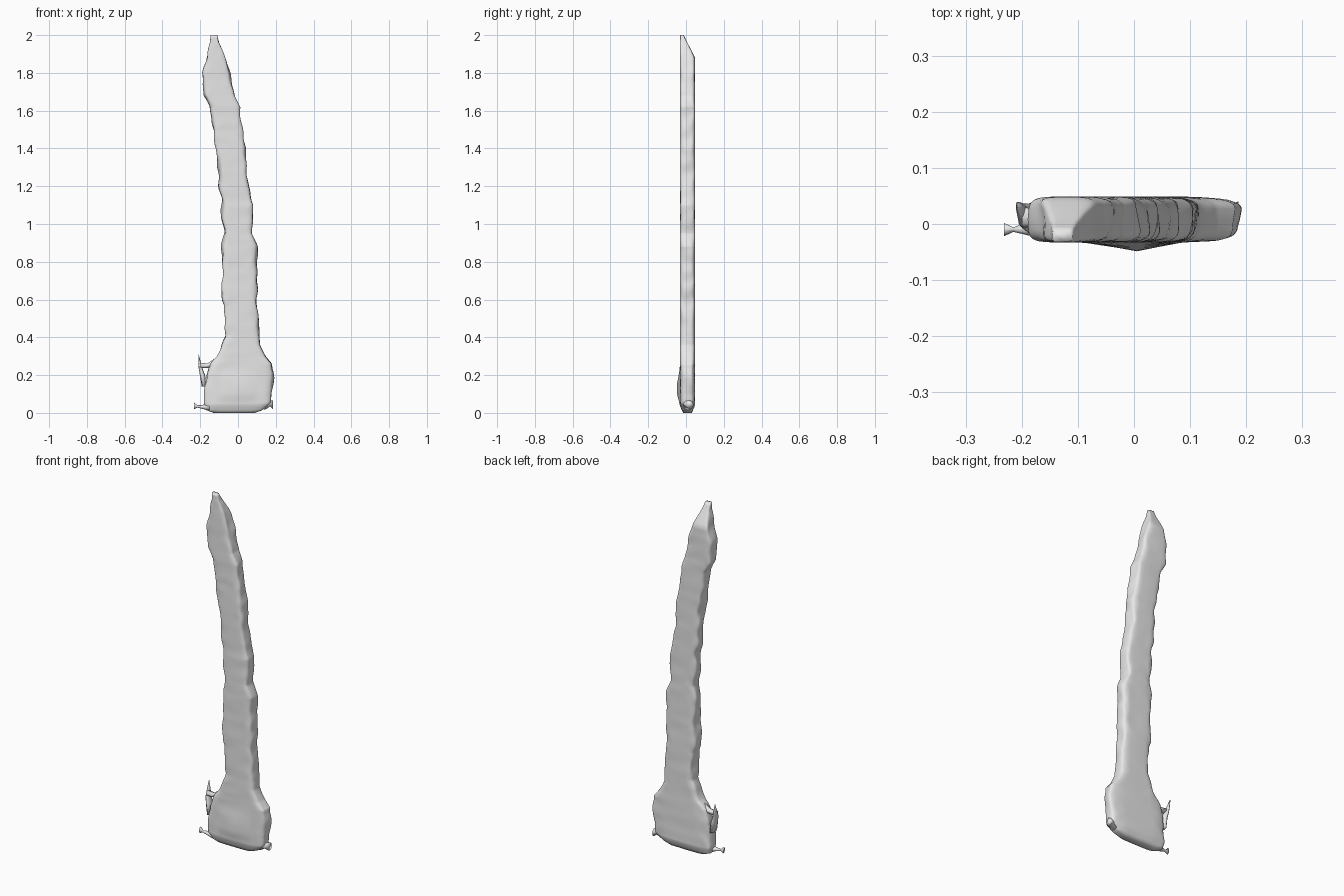
import bpy, bmesh, math
from mathutils import Vector, noise

cube = bpy.data.objects.get("Cube")
if cube:
    bpy.data.objects.remove(cube, do_unlink=True)

grey = bpy.data.materials.new("pale grey")
grey.use_nodes = True
grey.diffuse_color = (0.8, 0.8, 0.8, 1)
grey.node_tree.nodes["Principled BSDF"].inputs["Base Color"].default_value = grey.diffuse_color

# Outline of the slab: height, right edge, left edge
OUTLINE = [
    (0, -.13, .09), (.015, -.17, .13), (.05, -.18, .17), (.12, -.175, .185),
    (.2, -.17, .18), (.26, -.14, .18), (.3, -.11, .145), (.36, -.085, .12),
    (.41, -.065, .11), (.57, -.075, .103), (.6, -.085, .1), (.88, -.08, .1),
    (.95, -.075, .078), (1.1, -.085, .08), (1.2, -.095, .053), (1.4, -.115, .04),
    (1.5, -.13, .02), (1.62, -.15, .01), (1.68, -.18, -.02), (1.8, -.187, -.045),
    (1.9, -.165, -.075), (1.96, -.147, -.1), (2, -.145, -.11)]
SIDES = 40


def edges_at(z):
    for a, b in zip(OUTLINE, OUTLINE[1:]):
        if z <= b[0]:
            t = (z - a[0]) / (b[0] - a[0])
            return a[1] + t * (b[1] - a[1]), a[2] + t * (b[2] - a[2])
    return OUTLINE[-1][1:]


def blunt(v):
    # Squared-off rounding for the cross-section
    return math.copysign(abs(v) ** 0.4, v)


def finish(name, bm):
    bmesh.ops.recalc_face_normals(bm, faces=bm.faces)
    mesh = bpy.data.meshes.new(name)
    bm.to_mesh(mesh)
    bm.free()
    mesh.materials.append(grey)
    obj = bpy.data.objects.new(name, mesh)
    bpy.context.collection.objects.link(obj)
    for poly in mesh.polygons:
        poly.use_smooth = True
    return obj


def loft(name, rings):
    bm = bmesh.new()
    loops = [[bm.verts.new(p) for p in ring] for ring in rings]
    n = len(loops[0])
    for low, high in zip(loops, loops[1:]):
        for i in range(n):
            j = (i + 1) % n
            bm.faces.new((low[i], low[j], high[j], high[i]))
    bm.faces.new(loops[0][::-1])
    bm.faces.new(loops[-1])
    return finish(name, bm)


def body_ring(z):
    x0, x1 = edges_at(z)
    back = 0.049 - max(0, z - 1.88) * 0.5
    front = -0.033
    # Foot edge is pinched front and back
    pinch = max(0, 0.04 - z) * 0.45
    back, front = back - pinch, front + pinch
    ring = []
    for i in range(SIDES):
        a = math.tau * i / SIDES
        c, s = blunt(math.cos(a)), blunt(math.sin(a))
        x = (x0 + x1) / 2 + c * (x1 - x0) / 2
        y = (back + front) / 2 + s * (back - front) / 2
        # Ragged side edges and a gently dented surface
        rag = noise.noise(Vector((c * 2, y * 14, z * 13)))
        fade = min(1, z * 8, (2 - z) * 8)
        x += 0.014 * rag * abs(c) ** 3 * fade
        y -= 0.004 * s * abs(noise.noise(Vector((x * 14, s, z * 11))))
        # Low bulge on the front of the foot
        if s < 0:
            y += 0.018 * s * math.exp(-((x + .01) / .05) ** 2 - ((z - .13) / .07) ** 2)
        ring.append((x, y, z))
    return ring


steps = 130
heights = {round(2 * i / steps, 4) for i in range(steps + 1)} | {p[0] for p in OUTLINE}
loft("blade_body", [body_ring(z) for z in sorted(heights)])


def shard(name, path):
    # Thin torn strand: centre point, half width in x, y and z
    bm = bmesh.new()
    loops = []
    for p, w, d, h in path:
        loops.append([bm.verts.new((p[0] + w * math.cos(a), p[1] + d * math.sin(a),
                                    p[2] + h * math.cos(a)))
                      for a in (math.tau * k / 8 for k in range(8))])
    for low, high in zip(loops, loops[1:]):
        for i in range(8):
            j = (i + 1) % 8
            bm.faces.new((low[i], low[j], high[j], high[i]))
    bm.faces.new(loops[0][::-1])
    bm.faces.new(loops[-1])
    return finish(name, bm)


# Upright splinter beside the foot, joined above and below a small hole
shard("right_splinter", [
    ((-.18, .01, .14), .012, .03, 0), ((-.188, .01, .2), .014, .026, 0),
    ((-.198, .015, .235), .01, .022, 0), ((-.203, .025, .265), .007, .014, 0),
    ((-.209, .036, .31), .001, .003, 0)])
shard("right_splinter_bridge", [
    ((-.2, .012, .25), 0, .018, .014), ((-.16, .01, .25), 0, .016, .012),
    ((-.12, .01, .265), 0, .024, .025)])

# Flared strands at the bottom corners
shard("right_foot_strand", [
    ((-.15, -.002, .03), 0, .025, .02), ((-.19, -.008, .032), 0, .012, .01),
    ((-.215, -.01, .034), 0, .004, .006), ((-.232, -.01, .038), 0, .012, .018)])
shard("left_foot_strand", [
    ((.14, .01, .04), 0, .025, .025), ((.17, .01, .05), 0, .025, .016),
    ((.186, .022, .042), 0, .018, .024)])
